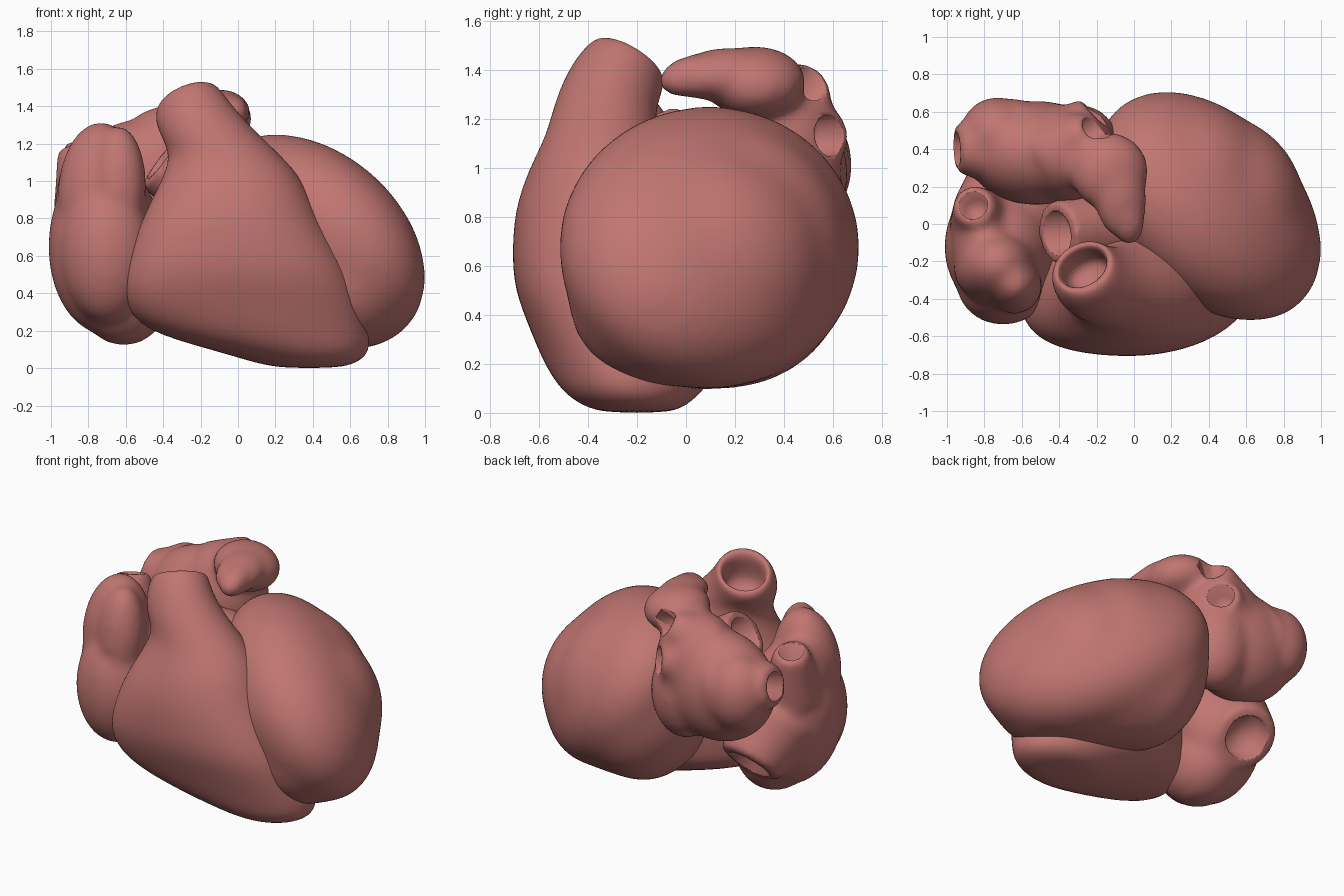
import bpy, bmesh
from math import cos, sin, pi, radians
from mathutils import Vector, Matrix, Euler

if "Cube" in bpy.data.objects:
    bpy.data.objects.remove(bpy.data.objects["Cube"])

mat = bpy.data.materials.new("muscle")
mat.diffuse_color = (0.53, 0.18, 0.165, 1)
mat.use_nodes = True
mat.node_tree.nodes["Principled BSDF"].inputs["Base Color"].default_value = mat.diffuse_color


def finish(name, bm):
    bmesh.ops.recalc_face_normals(bm, faces=bm.faces)
    me = bpy.data.meshes.new(name)
    bm.to_mesh(me)
    bm.free()
    me.materials.append(mat)
    for p in me.polygons:
        p.use_smooth = True
    ob = bpy.data.objects.new(name, me)
    bpy.context.collection.objects.link(ob)
    return ob


def blob(bm, c, r, rot=(0, 0, 0)):
    m = (Matrix.Translation(c) @ Euler([radians(a) for a in rot]).to_matrix().to_4x4()
         @ Matrix.Diagonal((*r, 1)))
    bmesh.ops.create_uvsphere(bm, u_segments=32, v_segments=20, radius=1, matrix=m)


def tube(bm, p0, p1, r0, r1):
    p0, p1 = Vector(p0), Vector(p1)
    d = p1 - p0
    m = Matrix.Translation((p0 + p1) / 2) @ d.to_track_quat('Z', 'Y').to_matrix().to_4x4()
    bmesh.ops.create_cone(bm, cap_ends=True, segments=32, radius1=r0, radius2=r1,
                          depth=d.length, matrix=m)


def fuse(ob, voxel, smooth):
    rm = ob.modifiers.new("fuse", 'REMESH')
    rm.mode, rm.voxel_size, rm.use_smooth_shade = 'VOXEL', voxel, True
    sm = ob.modifiers.new("soften", 'SMOOTH')
    sm.factor, sm.iterations = 0.5, smooth


def chamber(name, blobs, vessels, voxel=0.02, smooth=24):
    """Blobs and vessel stubs fused into one skin, then hollowed at each vessel mouth."""
    bm = bmesh.new()
    for b in blobs:
        blob(bm, *b)
    for v in vessels:
        tube(bm, *v)
    ob = finish(name, bm)
    fuse(ob, voxel, smooth)
    for i, (p0, p1, r0, r1) in enumerate(vessels):
        p0, p1 = Vector(p0), Vector(p1)
        d = (p1 - p0).normalized()
        cb = bmesh.new()
        tube(cb, p1 - d * 0.13, p1 + d * 0.08, r1 * 0.64, r1 * 0.74)
        cut = finish(f"{name}_cutter_{i}", cb)
        cut.hide_render = True
        cut.display_type = 'WIRE'
        bo = ob.modifiers.new("mouth", 'BOOLEAN')
        bo.operation, bo.solver, bo.object = 'DIFFERENCE', 'EXACT', cut
    return ob


# Left ventricle: skewed egg with its apex toward the lower front right, filled out at base and apex
bm = bmesh.new()
egg = Matrix(((0.605, 0, 0, 0.40), (-0.235, 0.572, 0, 0.095),
              (-0.192, -0.079, 0.541, 0.675), (0, 0, 0, 1)))
bmesh.ops.create_uvsphere(bm, u_segments=64, v_segments=40, radius=1, matrix=egg)
blob(bm, (0.15, 0.21, 0.66), (0.42, 0.48, 0.55))
blob(bm, (0.29, 0.16, 0.645), (0.47, 0.515, 0.55))
blob(bm, (0.43, 0.08, 0.60), (0.49, 0.51, 0.51))
blob(bm, (0.60, -0.10, 0.47), (0.35, 0.385, 0.365))
fuse(finish("left_ventricle", bm), 0.025, 60)

# Right ventricle: stacked sections rising into the outflow tract, then turned in at the mouth
# (z, centre x, centre y, radius x, radius y, tilt, turn, forward sweep of side edges)
sections = [
    (0.00, 0.38, -0.20, 0.14, 0.12, 0, 0, 0),
    (0.025, 0.37, -0.21, 0.27, 0.21, 0, 0, 0),
    (0.09, 0.30, -0.22, 0.41, 0.29, 0, 0, 0.03),
    (0.20, 0.09, -0.21, 0.61, 0.37, 0, 0, 0.10),
    (0.35, 0.02, -0.24, 0.63, 0.40, 0, 0, 0.16),
    (0.50, 0.00, -0.26, 0.61, 0.44, 0, 0, 0.16),
    (0.65, -0.02, -0.28, 0.55, 0.43, 0, 0, 0.14),
    (0.83, -0.04, -0.31, 0.46, 0.39, 0, 0, 0.10),
    (1.00, -0.03, -0.34, 0.38, 0.30, 0, 0, 0.03),
    (1.13, -0.06, -0.34, 0.30, 0.23, 0, 0, 0),
    (1.25, -0.16, -0.33, 0.25, 0.205, 0.2, 10, 0),
    (1.36, -0.24, -0.285, 0.205, 0.18, 0.6, 20, 0),
    (1.435, -0.27, -0.235, 0.175, 0.14, 1, 30, 0),
    (1.445, -0.275, -0.225, 0.145, 0.105, 1, 30, 0),
    (1.40, -0.27, -0.24, 0.125, 0.085, 1, 30, 0),
    (1.25, -0.22, -0.29, 0.12, 0.08, 0.8, 30, 0),
]
bm = bmesh.new()
N = 32
rings = []
for z, cx, cy, rx, ry, tilt, turn, sweep in sections:
    t = radians(turn)
    ring = []
    for k in range(N):
        a = 2 * pi * k / N
        ex, ey = rx * cos(a), ry * sin(a)
        dx, dy = ex * cos(t) - ey * sin(t), ex * sin(t) + ey * cos(t)
        lift = tilt * (0.44 * dx - 0.62 * dy)
        dy -= sweep * cos(a) ** 2 * (1 if cos(a) < 0 else 0.5)
        ring.append(bm.verts.new((cx + dx, cy + dy, z + lift)))
    rings.append(ring)
for a, b in zip(rings, rings[1:]):
    for k in range(N):
        bm.faces.new((a[k], a[(k + 1) % N], b[(k + 1) % N], b[k]))
bm.faces.new(rings[0])
bm.faces.new(rings[-1])
rv = finish("right_ventricle", bm)
sub = rv.modifiers.new("smooth", 'SUBSURF')
sub.levels = sub.render_levels = 2

# Right atrium with its front auricle, upper and lower vein mouths
chamber("right_atrium",
        [((-0.71, -0.12, 0.65), (0.305, 0.36, 0.47)),
         ((-0.61, -0.10, 0.40), (0.25, 0.28, 0.28)),
         ((-0.62, 0.04, 0.62), (0.28, 0.25, 0.35)),
         ((-0.70, -0.31, 0.62), (0.25, 0.23, 0.38)),
         ((-0.80, -0.12, 0.88), (0.175, 0.27, 0.32)),
         ((-0.745, -0.23, 0.94), (0.22, 0.20, 0.38), (-4, 3, 0)),
         ((-0.64, -0.33, 0.98), (0.15, 0.15, 0.32), (-4, 0, 0))],
        [((-0.80, 0.00, 0.85), (-0.86, 0.10, 1.18), 0.19, 0.11),
         ((-0.70, 0.05, 0.65), (-0.67, 0.28, 0.43), 0.28, 0.20)])

# Left atrium with its appendage and lung vein mouths
chamber("left_atrium",
        [((-0.52, 0.38, 0.97), (0.38, 0.28, 0.36)),
         ((-0.73, 0.48, 1.01), (0.20, 0.20, 0.25)),
         ((-0.36, 0.38, 1.08), (0.27, 0.26, 0.33)),
         ((-0.30, 0.42, 0.90), (0.22, 0.22, 0.32)),
         ((-0.13, 0.28, 1.35), (0.21, 0.21, 0.145), (0, 10, 0)),
         ((-0.07, 0.13, 1.385), (0.14, 0.21, 0.10), (10, 12, 6)),
         ((-0.03, 0.02, 1.375), (0.09, 0.14, 0.085), (15, 10, 6))],
        [((-0.60, 0.42, 1.01), (-0.95, 0.40, 1.08), 0.26, 0.13),
         ((-0.42, 0.40, 1.12), (-0.21, 0.58, 1.13), 0.20, 0.12),
         ((-0.42, 0.38, 1.20), (-0.22, 0.50, 1.34), 0.20, 0.11)])

# Aortic root leaving the left ventricle toward the upper left
chamber("aortic_root",
        [((-0.14, 0.02, 0.88), (0.24, 0.24, 0.26))],
        [((-0.08, 0.0, 0.86), (-0.41, -0.05, 1.11), 0.22, 0.17)], 0.018, 6)
